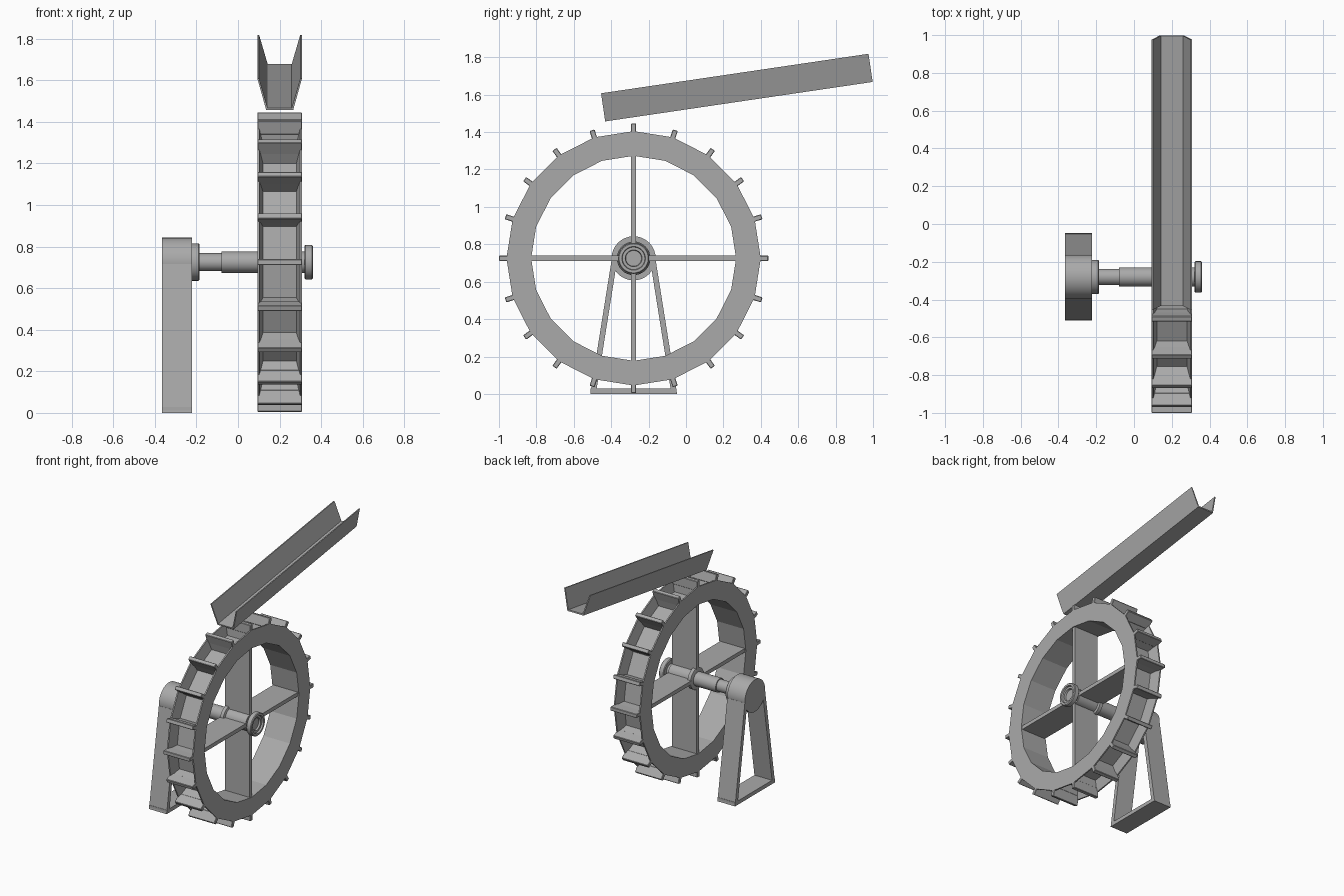
import bpy, bmesh, math
from mathutils import Matrix, Vector

if "Cube" in bpy.data.objects:
    bpy.data.objects.remove(bpy.data.objects["Cube"])

GREY = (0.4, 0.4, 0.4, 1)
mat = bpy.data.materials.new("plain grey")
mat.use_nodes = True
mat.diffuse_color = GREY
mat.node_tree.nodes["Principled BSDF"].inputs["Base Color"].default_value = GREY

AXLE = Vector((0, -0.28, 0.725))
LEFT, RIGHT = 0.093, 0.308      # wheel sides along x
MID = (LEFT + RIGHT) / 2
COUNT = 20                      # rim segments and paddles


def finish(name, bm, smooth=False):
    bmesh.ops.recalc_face_normals(bm, faces=bm.faces[:])
    mesh = bpy.data.meshes.new(name)
    bm.to_mesh(mesh)
    bm.free()
    mesh.materials.append(mat)
    obj = bpy.data.objects.new(name, mesh)
    bpy.context.collection.objects.link(obj)
    if smooth:
        bpy.ops.object.select_all(action="DESELECT")
        obj.select_set(True)
        bpy.context.view_layer.objects.active = obj
        bpy.ops.object.shade_smooth_by_angle(angle=math.radians(30))
    return obj


def add_box(bm, size, centre, turn=0.0):
    """Box placed relative to the axle, then turned about it."""
    m = Matrix.Translation(AXLE) @ Matrix.Rotation(turn, 4, "X") @ Matrix.Translation(centre)
    return bmesh.ops.create_cube(bm, size=1, matrix=m @ Matrix.Diagonal((*size, 1)))["verts"]


def lathe(name, profile, steps=32, smooth=True):
    """Closed surface of revolution about the axle from (x, radius) points."""
    bm = bmesh.new()
    rings = []
    for x, r in profile:
        angles = [math.tau * i / steps for i in range(steps)]
        rings.append([bm.verts.new(AXLE + Vector((x, r * math.cos(a), r * math.sin(a)))) for a in angles])
    for a, b in zip(rings, rings[1:]):
        for i in range(steps):
            j = (i + 1) % steps
            bm.faces.new((a[i], a[j], b[j], b[i]))
    bm.faces.new(rings[0])
    bm.faces.new(rings[-1])
    return finish(name, bm, smooth)


# Wheel rim: faceted ring with a tapered bucket sunk into each outer face
bm = bmesh.new()
rings = []
for x, r in ((LEFT, 0.68), (RIGHT, 0.68), (RIGHT, 0.548), (LEFT, 0.548)):
    angles = [math.tau * i / COUNT for i in range(COUNT)]
    rings.append([bm.verts.new(AXLE + Vector((x, r * math.cos(a), r * math.sin(a)))) for a in angles])
outer = []
for k in range(4):
    a, b = rings[k], rings[(k + 1) % 4]
    for i in range(COUNT):
        j = (i + 1) % COUNT
        face = bm.faces.new((a[i], a[j], b[j], b[i]))
        if k == 0:
            outer.append(face)
bmesh.ops.recalc_face_normals(bm, faces=bm.faces[:])
bmesh.ops.inset_individual(bm, faces=outer, thickness=0.014)
for face in bmesh.ops.extrude_discrete_faces(bm, faces=outer)["faces"]:
    centre = face.calc_center_median()
    inward = (AXLE + Vector((MID, 0, 0)) - centre).normalized() * 0.08
    for v in face.verts:
        v.co = centre + (v.co - centre) * 0.82 + inward
finish("wheel_rim", bm)

# Paddles, slightly wider at the tip
bm = bmesh.new()
for i in range(COUNT):
    turn = math.tau * i / COUNT
    add_box(bm, (RIGHT - LEFT, 0.028, 0.07), Vector((MID, 0, 0.685)), turn)
bmesh.ops.bevel(bm, geom=bm.edges[:], offset=0.003, segments=1, affect="EDGES")
finish("paddles", bm)

# Four broad spokes
bm = bmesh.new()
for i in range(4):
    add_box(bm, (0.2, 0.028, 0.5), Vector((MID, 0, 0.305)), math.pi / 2 * i)
finish("spokes", bm)

# Axle, hub and collars
lathe("axle", [(-0.21, 0.043), (-0.08, 0.043), (-0.08, 0.051), (0.33, 0.051)])
lathe("hub", [(0.1, 0.065), (0.105, 0.078), (0.13, 0.078), (0.135, 0.062), (0.3, 0.062)])
lathe("bearing_collar", [(-0.225, 0.09), (-0.19, 0.09), (-0.185, 0.085), (-0.185, 0.05)])
lathe("end_cap", [(0.32, 0.05), (0.32, 0.078), (0.325, 0.083), (0.355, 0.083), (0.36, 0.078),
                  (0.36, 0.063), (0.348, 0.06), (0.348, 0.045), (0.335, 0.042)])

# Stand: round bearing head, two leaning legs and a foot plate
X0, X1 = -0.365, -0.222
lathe("stand_head", [(X0, 0.118), (X1, 0.118)])
bm = bmesh.new()
for side in (-1, 1):
    corners = [(0.118, -0.01), (0.088, -0.01), (0.202, -0.725), (0.232, -0.725)]
    face = bm.faces.new([bm.verts.new(AXLE + Vector((X0, side * y, z))) for y, z in corners])
    new = bmesh.ops.extrude_face_region(bm, geom=[face])["geom"]
    bmesh.ops.translate(bm, vec=(X1 - X0, 0, 0), verts=[v for v in new if isinstance(v, bmesh.types.BMVert)])
finish("stand_legs", bm)
bm = bmesh.new()
add_box(bm, (X1 - X0, 0.46, 0.028), Vector(((X0 + X1) / 2, 0, -0.711)))
finish("stand_foot", bm)

# Sloping water trough: flared channel swept from the low end to the high end
bm = bmesh.new()
half = [(0.065, 0.0), (0.107, 0.152), (0.099, 0.152), (0.058, 0.01)]
section = half + [(-x, h) for x, h in reversed(half)]
low, high = Vector((MID, -0.432, 1.457)), Vector((MID, 0.998, 1.668))
along = (high - low).normalized()
up = Vector((1, 0, 0)).cross(along)
ends = [[bm.verts.new(p + Vector((x, 0, 0)) + up * h) for x, h in section] for p in (low, high)]
for i in range(len(section)):
    j = (i + 1) % len(section)
    bm.faces.new((ends[0][i], ends[0][j], ends[1][j], ends[1][i]))
for ring in ends:
    bm.faces.new(ring)
finish("water_trough", bm)
